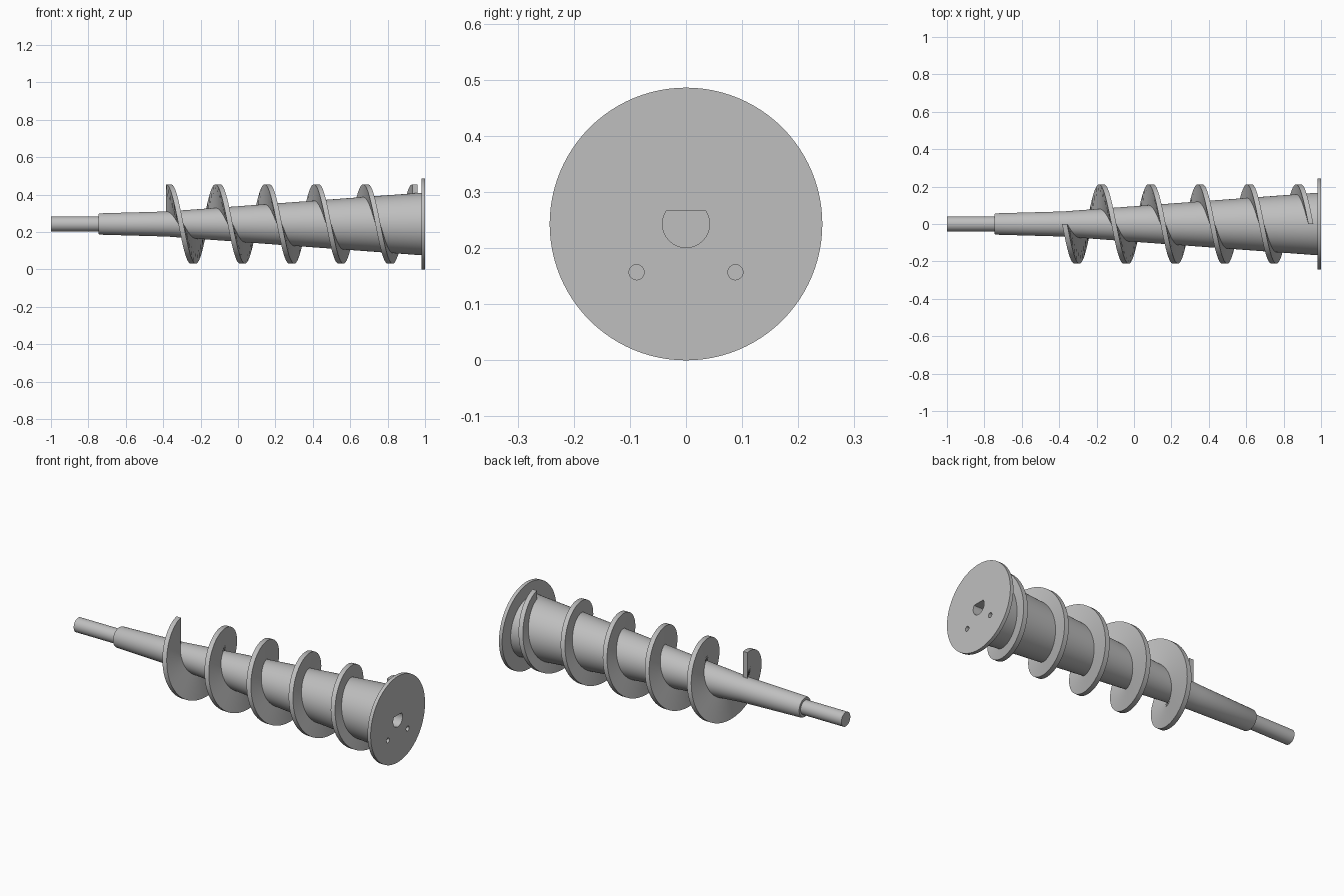
import bpy
import bmesh
from math import cos, sin, pi, radians
from mathutils import Vector

AXIS_Z = 0.243
SEGMENTS = 96

cube = bpy.data.objects.get("Cube")
if cube:
    bpy.data.objects.remove(cube, do_unlink=True)

grey = bpy.data.materials.new("plain_grey")
grey.use_nodes = True
grey.diffuse_color = (0.52, 0.52, 0.52, 1)
grey.node_tree.nodes["Principled BSDF"].inputs["Base Color"].default_value = grey.diffuse_color


def make_object(name, bm):
    bmesh.ops.recalc_face_normals(bm, faces=bm.faces)
    mesh = bpy.data.meshes.new(name)
    bm.to_mesh(mesh)
    bm.free()
    mesh.materials.append(grey)
    obj = bpy.data.objects.new(name, mesh)
    bpy.context.collection.objects.link(obj)
    return obj


def activate(obj):
    bpy.ops.object.select_all(action='DESELECT')
    obj.select_set(True)
    bpy.context.view_layer.objects.active = obj


def smooth(obj):
    activate(obj)
    bpy.ops.object.shade_smooth_by_angle(angle=radians(30))


def loft(name, rings, closed_ends=True):
    """Skin a list of equally sized closed rings of points."""
    bm = bmesh.new()
    rows = [[bm.verts.new(p) for p in ring] for ring in rings]
    n = len(rows[0])
    for a, b in zip(rows, rows[1:]):
        for i in range(n):
            j = (i + 1) % n
            bm.faces.new((a[i], a[j], b[j], b[i]))
    if closed_ends:
        bm.faces.new(rows[0])
        bm.faces.new(rows[-1])
    return make_object(name, bm)


def circle(x, radius, y=0, z=AXIS_Z, count=SEGMENTS):
    return [Vector((x, y + radius * cos(2 * pi * i / count),
                    z + radius * sin(2 * pi * i / count))) for i in range(count)]


# Stub shaft, tapered core and end flange turned as one solid
profile = [(-1, 0.04), (-0.745, 0.04), (-0.745, 0.053), (-0.738, 0.057),
           (-0.38, 0.067), (0.98, 0.167), (0.98, 0.243), (1, 0.243)]
core = loft("core_and_flange", [circle(x, r) for x, r in profile])

# D-shaped drive socket and two pin holes
socket = []
for p in circle(0, 0.042, count=64):
    p.z = min(p.z, AXIS_Z + 0.024)
    socket.append(p)
cutters = [loft("socket_cutter", [[Vector((x, p.y, p.z)) for p in socket]
                                  for x in (0.75, 1.05)])]
for side in (-1, 1):
    cutters.append(loft("pin_hole_cutter", [circle(x, 0.0135, 0.088 * side, 0.157, 32)
                                            for x in (0.88, 1.05)]))
for cutter in cutters:
    cutter.hide_render = True
    mod = core.modifiers.new("hole", 'BOOLEAN')
    mod.operation = 'DIFFERENCE'
    mod.solver = 'EXACT'
    mod.object = cutter
    activate(core)
    bpy.ops.object.modifier_apply(modifier=mod.name)
    bpy.data.objects.remove(cutter, do_unlink=True)
smooth(core)

# Helical flight: five turns starting and ending at the top
TURNS, STEPS = 5, 72
START, PITCH = -0.371, 0.2633
HALF, OUTER = 0.0135, 0.212
rings = []
for i in range(TURNS * STEPS + 1):
    t = i / STEPS
    x = START + PITCH * t
    out = Vector((0, -sin(2 * pi * t), cos(2 * pi * t)))
    root = 0.055 + 0.0735 * (x + 0.38)
    rings.append([Vector((x + dx, 0, AXIS_Z)) + out * r
                  for dx, r in ((-HALF, root), (-HALF, OUTER), (HALF, OUTER), (HALF, root))])
flight = loft("screw_flight", rings)
smooth(flight)
